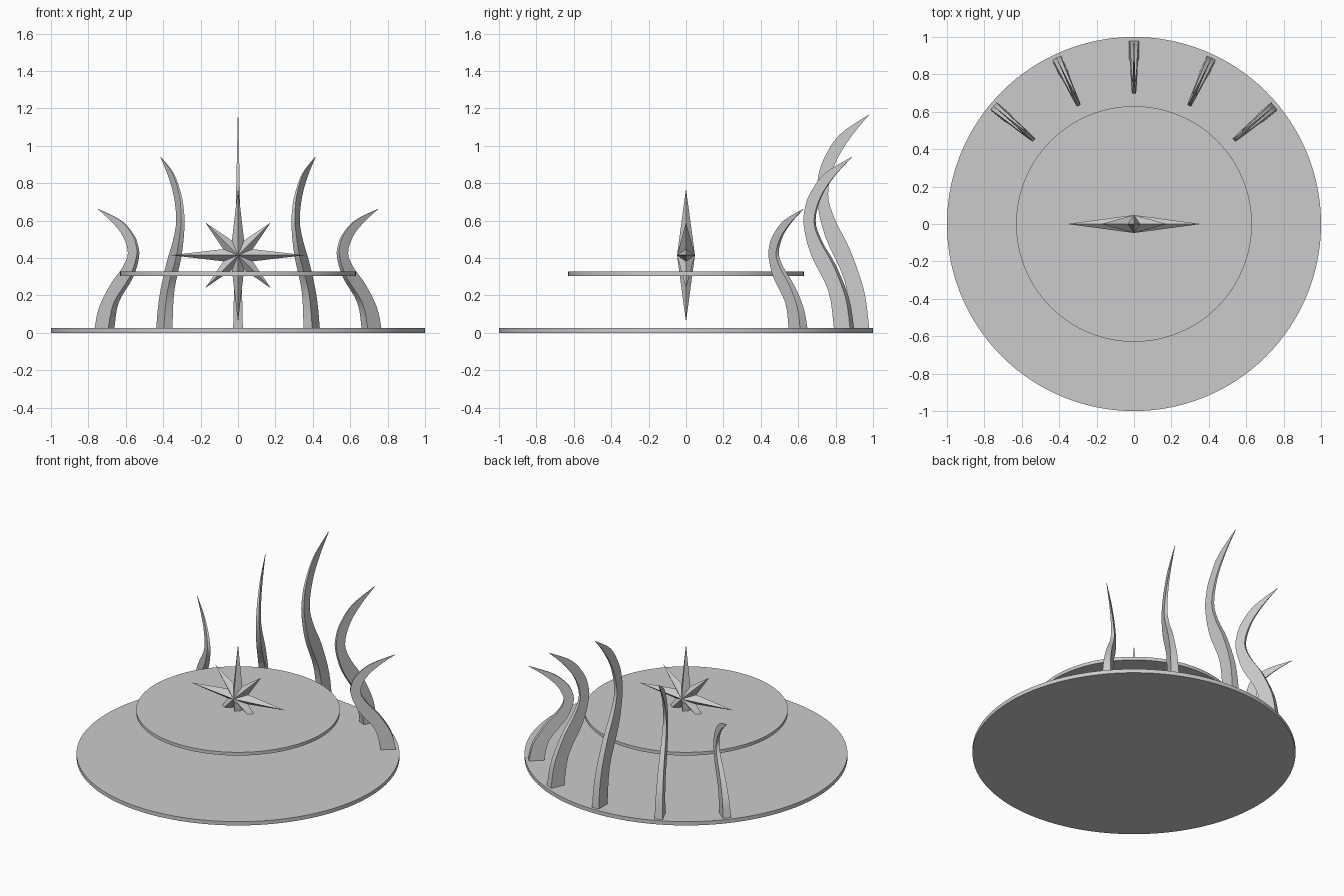
import bpy, bmesh, math
from math import sin, cos, radians, pi

if "Cube" in bpy.data.objects:
    bpy.data.objects.remove(bpy.data.objects["Cube"])


def make_object(name, bm, smooth=False):
    bmesh.ops.recalc_face_normals(bm, faces=bm.faces)
    mesh = bpy.data.meshes.new(name)
    bm.to_mesh(mesh)
    bm.free()
    obj = bpy.data.objects.new(name, mesh)
    bpy.context.collection.objects.link(obj)
    if smooth:
        bpy.ops.object.select_all(action='DESELECT')
        obj.select_set(True)
        bpy.context.view_layer.objects.active = obj
        bpy.ops.object.shade_smooth_by_angle(angle=radians(30))
    return obj


def disc(name, radius, z0, z1):
    bm = bmesh.new()
    bmesh.ops.create_cone(bm, cap_ends=True, segments=128, radius1=radius,
                          radius2=radius, depth=z1 - z0)
    bmesh.ops.translate(bm, verts=bm.verts, vec=(0, 0, (z0 + z1) / 2))
    make_object(name, bm, True)


def spline(pts, steps):
    """Catmull-Rom curve through the points."""
    p = [pts[0]] + pts + [pts[-1]]
    out = []
    for i in range(1, len(p) - 2):
        for s in range(steps):
            t = s / steps
            out.append(tuple(0.5 * (2 * b + (c - a) * t + (2 * a - 5 * b + 4 * c - d) * t * t
                                    + (3 * b - a - 3 * c + d) * t ** 3)
                             for a, b, c, d in zip(*p[i - 1:i + 3])))
    return out + [pts[-1]]


# Two stacked round platforms
disc("base_disc", 1.0, 0.0, 0.026)
disc("upper_disc", 0.63, 0.305, 0.327)

# Eight-pointed faceted star
bm = bmesh.new()
CZ = 0.415
front = bm.verts.new((0, -0.048, CZ))
back = bm.verts.new((0, 0.048, CZ))
rim = []
for i in range(16):
    r = 0.085 if i % 2 else (0.357 if i % 4 == 0 else 0.248)
    a = i * pi / 8
    rim.append(bm.verts.new((r * cos(a), 0, CZ + r * sin(a))))
for i in range(16):
    a, b = rim[i], rim[(i + 1) % 16]
    bm.faces.new((a, b, front))
    bm.faces.new((b, a, back))
make_object("star", bm)

# Curved tapering horns: inner and outer edges as (radius, height fraction)
INNER = spline([(.885, 0), (.85, .22), (.745, .43), (.70, .60), (.705, .70),
                (.735, .79), (.82, .905), (.977, 1)], 4)
OUTER = spline([(.98, 0), (.952, .18), (.877, .37), (.797, .51), (.76, .63),
                (.797, .77), (.877, .89), (.98, 1)], 4)


def horn(name, angle, height):
    bm = bmesh.new()
    z0 = 0.02
    ux, uy = cos(angle), sin(angle)
    rings = []
    for a, b in zip(INNER, OUTER):
        ring = []
        for (r, t), side in ((a, -1), (a, 1), (b, 1), (b, -1)):
            w = side * (0.025 * (1 - t) + 0.001)
            ring.append(bm.verts.new((r * ux - w * uy, r * uy + w * ux,
                                      z0 + t * (height - z0))))
        rings.append(ring)
    for p, q in zip(rings, rings[1:]):
        for i in range(4):
            j = (i + 1) % 4
            bm.faces.new((p[i], p[j], q[j], q[i]))
    bm.faces.new(rings[0])
    bm.faces.new(rings[-1])
    make_object(name, bm, True)


horn("horn_centre", radians(90), 1.167)
for side, s in (("right", -1), ("left", 1)):
    horn("horn_middle_" + side, radians(90 + s * 25), 0.94)
    horn("horn_outer_" + side, radians(90 + s * 50), 0.663)
